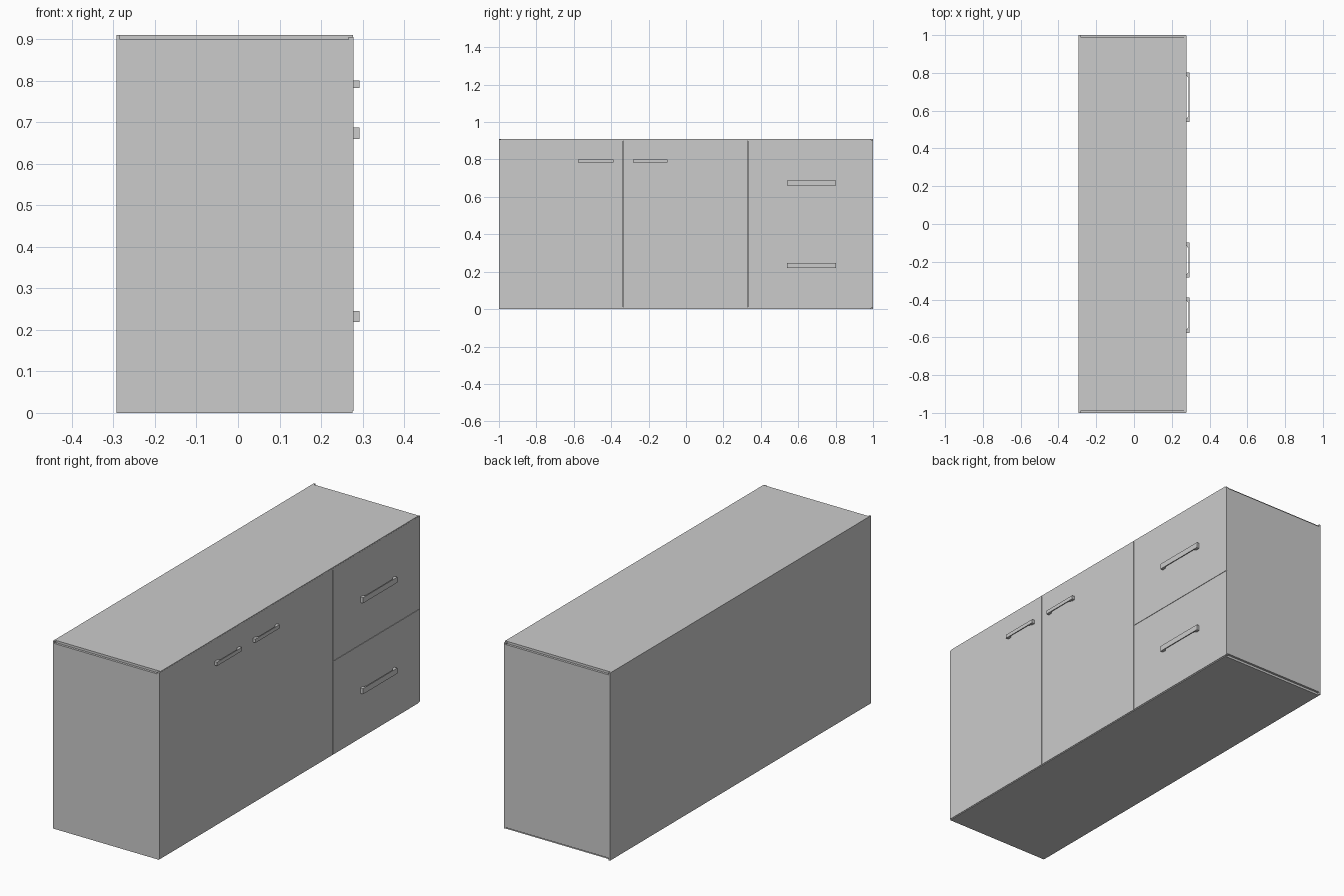
import bpy, bmesh

if "Cube" in bpy.data.objects:
    bpy.data.objects.remove(bpy.data.objects["Cube"])

def box(name, x, y, z):
    bm = bmesh.new()
    bmesh.ops.create_cube(bm, size=1)
    for v in bm.verts:
        v.co = [r[0] if c < 0 else r[1] for c, r in zip(v.co, (x, y, z))]
    me = bpy.data.meshes.new(name)
    bm.to_mesh(me)
    bm.free()
    ob = bpy.data.objects.new(name, me)
    bpy.context.collection.objects.link(ob)
    return ob

def handle(name, y0, y1, z0, z1):
    # U-shaped profile in the xy plane, extruded upwards
    a, b, t = 0.277, 0.2925, 0.004
    prof = [(a, y0), (b, y0), (b, y1), (a, y1), (a, y1 - 0.016),
            (b - t, y1 - 0.03), (b - t, y0 + 0.03), (a, y0 + 0.016)]
    bm = bmesh.new()
    face = bm.faces.new([bm.verts.new((x, y, z0)) for x, y in prof])
    ext = bmesh.ops.extrude_face_region(bm, geom=[face])
    for v in ext["geom"]:
        if isinstance(v, bmesh.types.BMVert):
            v.co.z = z1
    bmesh.ops.recalc_face_normals(bm, faces=bm.faces)
    me = bpy.data.meshes.new(name)
    bm.to_mesh(me)
    bm.free()
    bpy.context.collection.objects.link(bpy.data.objects.new(name, me))

BACK, FACE, FRONT, H, T = -0.2925, 0.2755, 0.278, 0.91, 0.011

# carcass: side panels stop short of the top, leaving a small rebate
box("back_panel", (BACK, BACK + 0.008), (-1, 1), (0, H))
box("left_side", (BACK + 0.008, FACE), (-1, -1 + T), (0, H - T))
box("right_side", (BACK + 0.008, FACE), (1 - T, 1), (T, H - T))
box("top_panel", (BACK + 0.008, FACE + 0.002), (-1 + T, 1 - T), (H - T, H))
box("bottom_panel", (BACK + 0.008, FACE), (-1 + T, 1 - T), (0, T))
box("divider", (BACK + 0.008, 0.265), (0.325, 0.335), (T, H - T))

# two doors and two drawer fronts
g = 0.001
for i, (y0, y1) in enumerate([(-1, -0.335), (-0.335, 0.33)]):
    box(f"door_{i + 1}", (0.266, FRONT), (y0 + g, y1 - g), (0.004, H - 0.004))
for i, (z0, z1) in enumerate([(0.004, 0.455), (0.455, H - 0.004)]):
    box(f"drawer_front_{i + 1}", (0.266, FRONT), (0.33 + g, 1 - g), (z0 + g, z1 - g))

# handles
handle("door_handle_1", -0.577, -0.388, 0.783, 0.801)
handle("door_handle_2", -0.284, -0.098, 0.783, 0.801)
handle("drawer_handle_1", 0.54, 0.803, 0.219, 0.246)
handle("drawer_handle_2", 0.54, 0.803, 0.66, 0.687)
